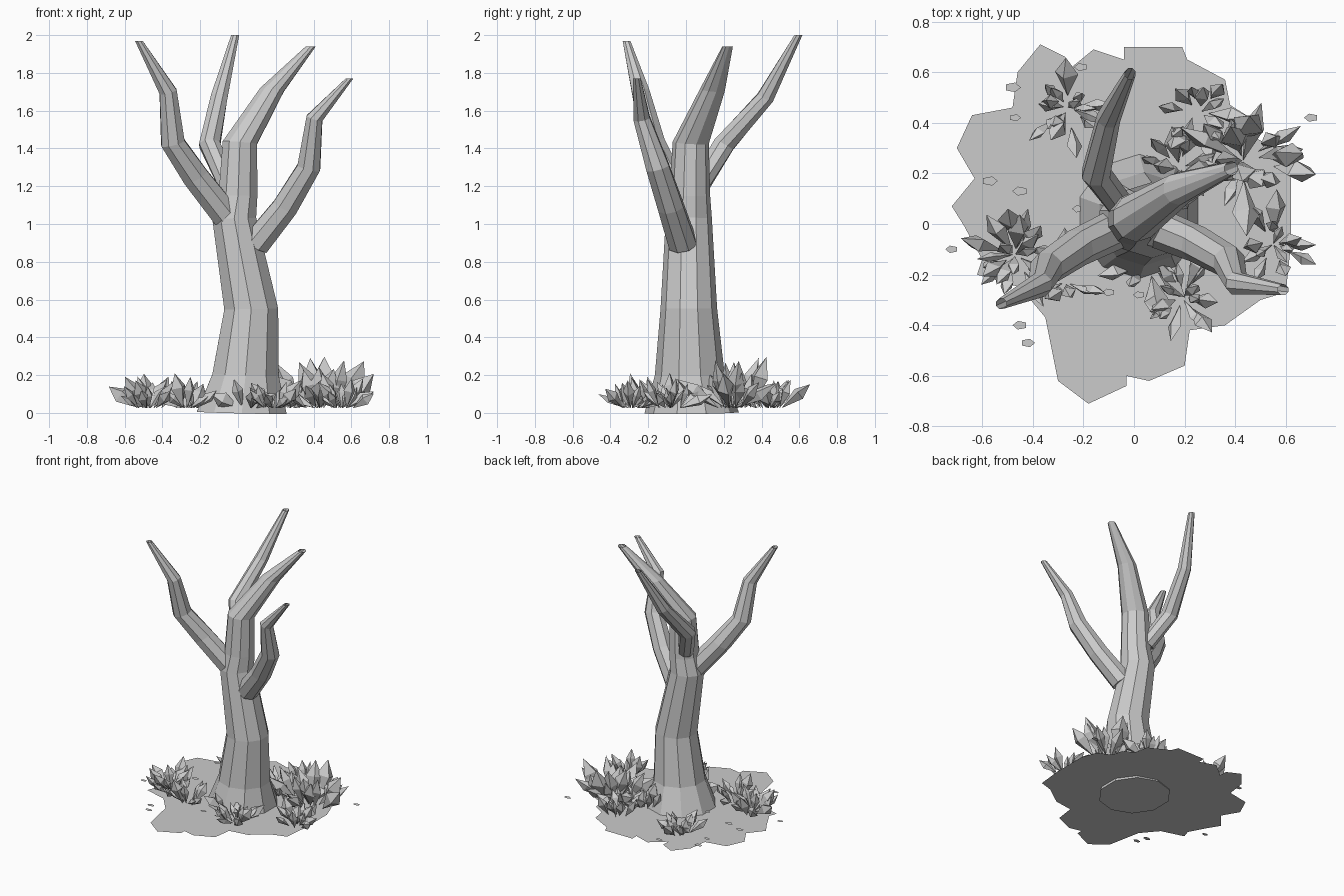
import bpy, bmesh, math, random
from mathutils import Vector

random.seed(5)
UP = Vector((0, 0, 1))
GROUND_Z = 0.015

cube = bpy.data.objects.get("Cube")
if cube:
    bpy.data.objects.remove(cube, do_unlink=True)

# One plain grey for everything
grey = bpy.data.materials.new("plain grey")
grey.use_nodes = True
grey.diffuse_color = (0.6, 0.6, 0.6, 1)
shader = next(n for n in grey.node_tree.nodes if n.type == 'BSDF_PRINCIPLED')
shader.inputs["Base Color"].default_value = grey.diffuse_color
shader.inputs["Roughness"].default_value = 0.9


def finish(bm, name):
    """Turn a bmesh into a named, flat shaded object."""
    mesh = bpy.data.meshes.new(name)
    bm.to_mesh(mesh)
    bm.free()
    mesh.materials.append(grey)
    obj = bpy.data.objects.new(name, mesh)
    bpy.context.collection.objects.link(obj)


def ring(bm, centre, axis, radius, sides, flat=1.0, turn=0.0):
    """Loop of vertices round an axis."""
    side = axis.cross(Vector((0, 1, 0)))
    if side.length < 0.01:
        side = axis.cross(Vector((1, 0, 0)))
    side.normalize()
    other = axis.cross(side).normalized()
    verts = []
    for i in range(sides):
        a = math.tau * i / sides + turn
        verts.append(bm.verts.new(
            centre + radius * (math.cos(a) * side + flat * math.sin(a) * other)))
    return verts


def limb(name, path, sides=8, upright=0.2):
    """Tapered faceted limb through (x, y, z, radius) stations, open at the tip."""
    bm = bmesh.new()
    points = [Vector(p[:3]) for p in path]
    rings = []
    last = len(path) - 1
    for i, p in enumerate(points):
        before, after = points[max(i - 1, 0)], points[min(i + 1, last)]
        axis = (after - before).normalized()
        axis = axis.lerp(UP, 1.0 if i == last else upright).normalized()
        rings.append(ring(bm, p, axis, path[i][3], sides, turn=math.pi / sides))
    for low, high in zip(rings, rings[1:]):
        for i in range(sides):
            j = (i + 1) % sides
            bm.faces.new((low[i], low[j], high[j], high[i]))
    bm.faces.new(rings[0])
    bmesh.ops.recalc_face_normals(bm, faces=bm.faces)
    finish(bm, name)


# Trunk, bending over into the main limb
limb("trunk", [
    (0.02, 0.03, 0, 0.25), (0.04, 0.02, 0.2, 0.185), (0.07, 0.015, 0.55, 0.15),
    (-0.02, 0.015, 1.03, 0.122), (0, 0.02, 1.15, 0.108), (0.01, 0.025, 1.43, 0.096),
    (0.18, 0.14, 1.71, 0.066), (0.385, 0.22, 1.94, 0.028)], sides=10, upright=0.75)

# Three side branches
limb("right_branch", [
    (-0.06, -0.015, 1.04, 0.08), (-0.225, -0.095, 1.25, 0.075),
    (-0.345, -0.175, 1.43, 0.068), (-0.37, -0.24, 1.7, 0.05),
    (-0.525, -0.315, 1.97, 0.022)])
limb("left_branch", [
    (0.09, -0.015, 0.89, 0.08), (0.25, -0.08, 1.09, 0.073),
    (0.375, -0.15, 1.3, 0.066), (0.405, -0.235, 1.56, 0.047),
    (0.59, -0.26, 1.77, 0.022)])
limb("back_branch", [
    (-0.05, 0.07, 1.2, 0.055), (-0.15, 0.2, 1.42, 0.06),
    (-0.1, 0.42, 1.67, 0.048), (-0.015, 0.595, 2, 0.023)])


def flat_face(bm, verts):
    """Single face that looks upward."""
    face = bm.faces.new(verts)
    face.normal_update()
    if face.normal.z < 0:
        face.normal_flip()


# Irregular flat patch of ground
outline = [
    (-.72, .07), (-.63, .18), (-.7, .3), (-.64, .43), (-.48, .46), (-.46, .6),
    (-.37, .71), (-.27, .66), (-.27, .6), (-.16, .69), (-.04, .65), (-.04, .7),
    (.19, .7), (.21, .65), (.36, .57), (.38, .47), (.46, .42), (.48, .34),
    (.58, .29), (.62, .18), (.62, -.08), (.6, -.27), (.5, -.3), (.36, -.4),
    (.22, -.42), (.2, -.56), (.06, -.62), (-.03, -.6), (-.03, -.64), (-.18, -.71),
    (-.3, -.62), (-.35, -.37), (-.45, -.25), (-.62, -.2), (-.6, -.14), (-.67, -.01)]
bm = bmesh.new()
flat_face(bm, [bm.verts.new((x, y, GROUND_Z)) for x, y in outline])
finish(bm, "ground_patch")


def add_leaf(bm, base, direction, length, width):
    """Pointed kite-shaped leaf, widest past its middle."""
    root = bm.verts.new(base)
    tip = bm.verts.new(base + direction * length)
    belt = ring(bm, base + direction * length * 0.6, direction, width, 4,
                flat=0.75, turn=random.random() * math.pi)
    for i in range(4):
        j = (i + 1) % 4
        bm.faces.new((root, belt[j], belt[i]))
        bm.faces.new((belt[i], belt[j], tip))


def tuft(name, x, y, count, spread, length):
    """Untidy clump of leaves leaning outward at random from a patch."""
    bm = bmesh.new()
    for i in range(count):
        heading = math.tau * i / count + random.uniform(-0.5, 0.5)
        rise = math.radians(random.uniform(22, 75))
        out = Vector((math.cos(heading), math.sin(heading), 0))
        base = Vector((x, y, GROUND_Z + 0.01)) + out * spread * random.random()
        direction = out * math.cos(rise) + UP * math.sin(rise)
        size = length * random.uniform(0.6, 1)
        add_leaf(bm, base, direction, size, size * random.uniform(0.16, 0.26))
    bmesh.ops.recalc_face_normals(bm, faces=bm.faces)
    finish(bm, name)


tufts = [
    (0.43, 0.25, 22, 0.13, 0.29), (0.26, 0.44, 12, 0.09, 0.19),
    (-0.26, 0.46, 16, 0.08, 0.2), (-0.47, -0.12, 20, 0.08, 0.21),
    (-0.27, -0.23, 10, 0.08, 0.2), (0.19, -0.29, 16, 0.07, 0.2),
    (0.55, -0.08, 15, 0.08, 0.2), (0.06, -0.16, 10, 0.07, 0.2),
    (0.18, 0.22, 14, 0.08, 0.22)]
for number, spec in enumerate(tufts, 1):
    tuft(f"leaf_tuft_{number}", *spec)

# Small fallen leaves lying flat
bm = bmesh.new()
fallen = [(-.72, -.1), (-.57, .17), (-.45, .13), (-.48, .54), (-.47, .42), (-.45, -.4),
          (-.42, -.47), (-.21, .62), (.7, .42), (-.22, .06), (-.1, -.27), (.02, -.28)]
for x, y in fallen:
    flat_face(bm, ring(bm, Vector((x, y, GROUND_Z + 0.008)), UP,
                       random.uniform(0.022, 0.034), 5, flat=0.6,
                       turn=random.choice((0, math.pi))))
finish(bm, "fallen_leaves")
